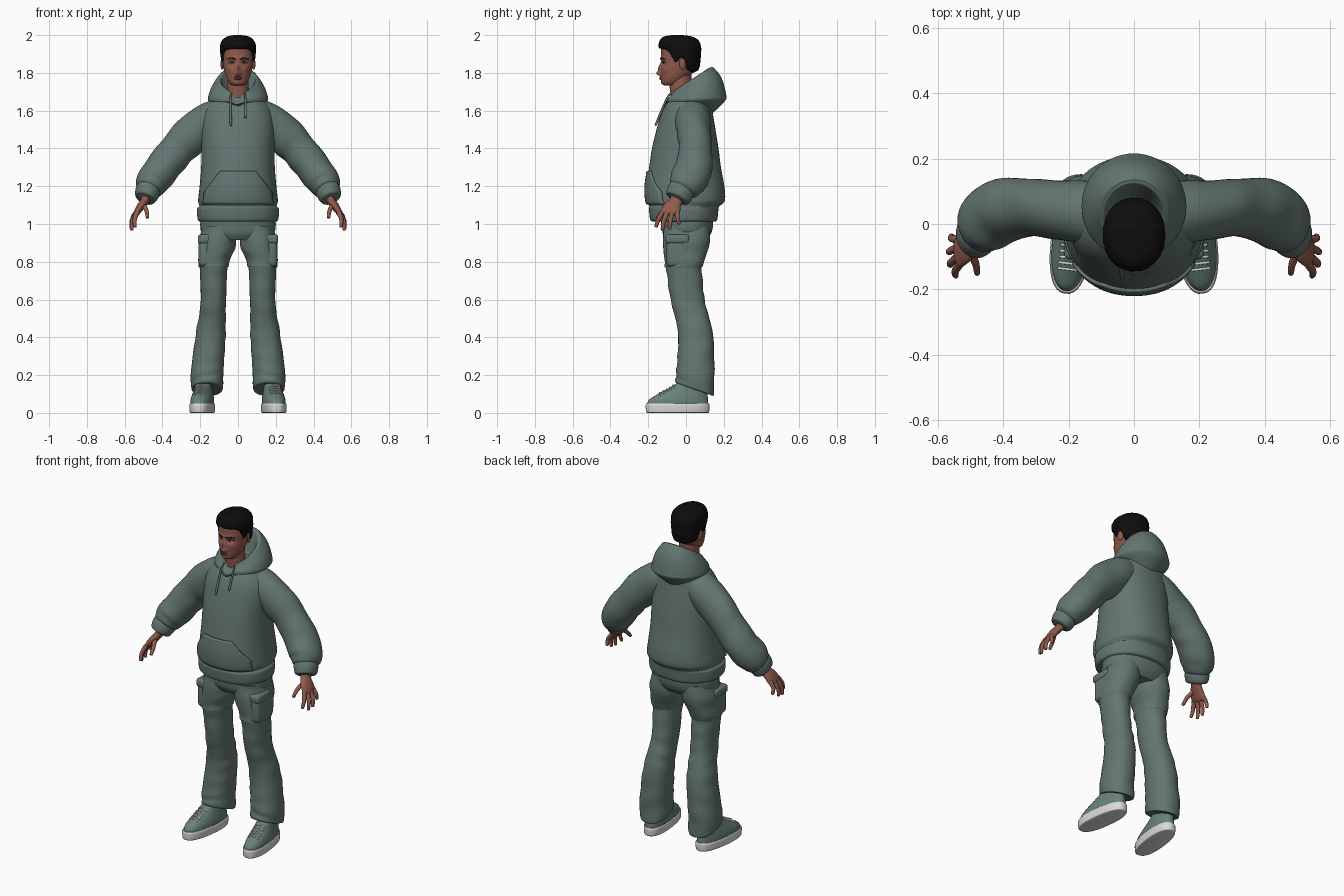
import bpy, bmesh, math
from mathutils import Vector, Matrix
from mathutils.bvhtree import BVHTree

if "Cube" in bpy.data.objects:
    bpy.data.objects.remove(bpy.data.objects["Cube"])


def material(name, r, g, b):
    m = bpy.data.materials.new(name)
    m.use_nodes = True
    m.diffuse_color = (r, g, b, 1)
    bsdf = m.node_tree.nodes["Principled BSDF"]
    bsdf.inputs["Base Color"].default_value = (r, g, b, 1)
    bsdf.inputs["Roughness"].default_value = 0.8
    return m


CLOTH = material("sage cloth", .125, .18, .165)
SHOE = material("shoe green", .14, .22, .2)
SKIN = material("skin", .28, .105, .075)
LIP = material("lip", .2, .06, .05)
HAIR = material("black hair", .004, .004, .004)
WHITE = material("off white", .7, .7, .67)
DARK = material("dark iris", .02, .012, .01)


def finish(name, bm, mat, mirror=False, angle=50):
    bmesh.ops.recalc_face_normals(bm, faces=bm.faces)
    mesh = bpy.data.meshes.new(name)
    bm.to_mesh(mesh)
    bm.free()
    mesh.materials.append(mat)
    ob = bpy.data.objects.new(name, mesh)
    bpy.context.collection.objects.link(ob)
    bpy.ops.object.select_all(action='DESELECT')
    ob.select_set(True)
    bpy.context.view_layer.objects.active = ob
    bpy.ops.object.shade_smooth_by_angle(angle=math.radians(angle))
    if mirror:
        ob.modifiers.new("mirror", 'MIRROR')
    return ob


def spline(keys, steps):
    """Smooth interpolation of key tuples."""
    rows = [tuple(k) + (0,) * (6 - len(k)) for k in keys]
    out = []
    for i in range(len(rows) - 1):
        a, b, c, d = rows[max(i - 1, 0)], rows[i], rows[i + 1], rows[min(i + 2, len(rows) - 1)]
        for s in range(steps):
            t = s / steps
            out.append([q + t / 2 * (r - p + t * (2 * p - 5 * q + 4 * r - w + t * (3 * (q - r) + w - p)))
                        for p, q, r, w in zip(a, b, c, d)])
    return out + [list(rows[-1])]


def loft(name, keys, mat, n=40, steps=5, sweep=False, power=2.0, mirror=False,
         deform=None, fold=0.0, matrix=None):
    """Skin oval rings (x, y, z, width, depth, slope); sweep turns them along the path."""
    rows = spline(keys, steps)
    bm = bmesh.new()
    rings = []
    for i, (x, y, z, ru, rv, slope) in enumerate(rows):
        u, v = Vector((1, 0, 0)), Vector((0, 1, slope))
        if sweep:
            t = Vector(rows[min(i + 1, len(rows) - 1)][:3]) - Vector(rows[max(i - 1, 0)][:3])
            u = Vector((0, 1, 0)).cross(t).normalized()
            v = t.normalized().cross(u)
        ring = []
        for k in range(n):
            a = math.tau * k / n
            c, s = math.cos(a), math.sin(a)
            w = 1 + fold * math.sin(z * 62 + 2 * math.sin(a + z * 9)) * (1 + math.cos(a * 2 + z * 14))
            co = Vector((x, y, z)) + w * (u * ru * math.copysign(abs(c) ** (2 / power), c)
                                          + v * rv * math.copysign(abs(s) ** (2 / power), s))
            if deform:
                deform(co)
            ring.append(bm.verts.new(matrix @ co if matrix else co))
        rings.append(ring)
    for p, q in zip(rings, rings[1:]):
        for k in range(n):
            bm.faces.new((p[k], p[k - 1], q[k - 1], q[k]))
    bm.faces.new(rings[0])
    bm.faces.new(rings[-1])
    return finish(name, bm, mat, mirror)


def tube(name, points, r0, r1, mat, mirror=True):
    pts = [Vector(p) for p in points]
    end = pts[-1] + (pts[-1] - pts[-2]).normalized() * r1 * .7
    keys = [(*p, *[r0 + (r1 - r0) * i / (len(pts) - 1)] * 2) for i, p in enumerate(pts)]
    return loft(name, keys + [(*end, r1 * .4, r1 * .4)], mat, n=12, steps=4, sweep=True, mirror=mirror)


def blob(name, loc, size, mat, mirror=True, turn=0):
    bm = bmesh.new()
    bmesh.ops.create_uvsphere(bm, u_segments=20, v_segments=12, radius=1)
    bm.transform(Matrix.Translation(loc) @ Matrix.Rotation(turn, 4, 'Z') @ Matrix.Diagonal((*size, 1)))
    return finish(name, bm, mat, mirror, 80)


def box(name, loc, size, bevel):
    bm = bmesh.new()
    bmesh.ops.create_cube(bm, size=1)
    bm.transform(Matrix.Translation(loc) @ Matrix.Diagonal((*size, 1)))
    bmesh.ops.bevel(bm, geom=bm.edges[:], offset=bevel, segments=4, profile=.5, affect='EDGES')
    return finish(name, bm, CLOTH, True)


def surface(ob):
    return BVHTree.FromPolygons([v.co.copy() for v in ob.data.vertices],
                                [tuple(p.vertices) for p in ob.data.polygons])


def ramp(x, table):
    for (a, p), (b, q) in zip(table, table[1:]):
        if x <= b:
            return p + (q - p) * max(0, (x - a) / (b - a))
    return table[-1][1]


# hoodie body with hem band
torso = loft("hoodie_body", [
    (0, -.01, 1.012, .2, .165), (0, -.012, 1.025, .214, .178), (0, -.012, 1.08, .216, .184),
    (0, -.008, 1.094, .205, .186), (0, 0, 1.125, .211, .206), (0, -.003, 1.2, .203, .206),
    (0, -.005, 1.3, .195, .19), (0, -.004, 1.4, .193, .176), (0, 0, 1.5, .195, .156),
    (0, .005, 1.58, .185, .138), (0, .015, 1.64, .152, .118), (0, .02, 1.69, .09, .085)],
    CLOTH, n=64, steps=6, power=2.2)

# sleeves and cuffs
loft("sleeves", [
    (.05, .025, 1.585, .092, .09), (.15, .035, 1.54, .104, .095), (.245, .045, 1.47, .104, .09),
    (.32, .05, 1.395, .095, .088), (.4, .04, 1.295, .092, .1), (.45, .01, 1.228, .088, .098),
    (.472, -.018, 1.19, .072, .082), (.478, -.026, 1.178, .05, .06)],
    CLOTH, steps=7, sweep=True, mirror=True, fold=.014)
loft("cuffs", [
    (.468, -.014, 1.2, .06, .068), (.478, -.028, 1.172, .066, .072),
    (.489, -.043, 1.138, .057, .067), (.492, -.047, 1.13, .04, .05)],
    CLOTH, sweep=True, mirror=True)


# hood lying on the shoulders, open in a V at the throat
def throat(co):
    if co.y < 0:
        co.z -= .025 * math.exp(-(co.x / .03) ** 2) * min(1, -co.y / .05)


loft("hood", [
    (0, .01, 1.62, .105, .13, -.25), (0, .05, 1.65, .154, .158, .02), (0, .053, 1.675, .158, .159, .08),
    (0, .046, 1.722, .14, .142, .36), (0, .032, 1.757, .112, .114, .62), (0, .026, 1.762, .1, .106, .64),
    (0, .02, 1.752, .088, .097, .62), (0, 0, 1.66, .07, .08, .4)], CLOTH, n=56, steps=6, deform=throat)
tube("drawstring_left", [(.035, -.085, 1.69), (.04, -.108, 1.65), (.04, -.142, 1.57)], .005, .006, CLOTH, False)
tube("drawstring_right", [(-.035, -.085, 1.69), (-.04, -.108, 1.65), (-.038, -.158, 1.53)], .005, .006, CLOTH, False)

# front pouch laid over the body
tree = surface(torso)
bm = bmesh.new()
grid = []
for i in range(15):
    z = 1.105 + .175 * i / 14
    half = ramp(z, [(1.105, .18), (1.17, .172), (1.22, .135), (1.28, .09)])
    row = []
    for j in range(25):
        hit, normal, _, _ = tree.ray_cast(Vector((half * (j / 12 - 1), -1, z)), Vector((0, 1, 0)))
        row.append(bm.verts.new(hit + Vector((normal.x, -abs(normal.y), 0)) * .004))
    grid.append(row)
for a, b in zip(grid, grid[1:]):
    for j in range(24):
        bm.faces.new((a[j], a[j + 1], b[j + 1], b[j]))
pouch = finish("front_pouch", bm, CLOTH)
solid = pouch.modifiers.new("thickness", 'SOLIDIFY')
solid.thickness, solid.offset = .014, 0

# trousers with thigh seam and side pockets
loft("trouser_hips", [
    (0, .003, .915, .15, .105), (0, .005, .95, .19, .128), (0, .007, 1, .2, .137), (0, 0, 1.06, .19, .14)],
    CLOTH, power=2.2)
loft("trouser_legs", [
    (.098, .003, .99, .09, .12), (.108, .002, .9, .099, .124), (.125, -.008, .81, .084, .106),
    (.13, -.012, .774, .079, .1), (.13, -.011, .763, .073, .094), (.13, .008, .6, .067, .09),
    (.137, .034, .5, .072, .09), (.146, .052, .4, .08, .093), (.163, .05, .22, .086, .1, -.1),
    (.164, .046, .145, .085, .102, -.3), (.163, .046, .125, .079, .097, -.35), (.163, .046, .128, .06, .08, -.35)],
    CLOTH, steps=7, power=2.2, mirror=True, fold=.014)
box("side_pockets", (.17, -.045, .855), (.076, .118, .165), .025)
box("pocket_flaps", (.171, -.045, .92), (.084, .126, .05), .016)

# shoes, toes turned outwards
toe_out = Matrix.Translation((.178, .05, 0)) @ Matrix.Rotation(.12, 4, 'Z')
loft("shoe_soles", [
    (0, -.095, 0, .056, .16), (0, -.095, .006, .062, .168), (0, -.095, .04, .064, .17),
    (0, -.095, .05, .06, .166)], WHITE, n=48, power=2.4, mirror=True, matrix=toe_out)
upper = loft("shoe_uppers", [
    (0, -.095, .04, .06, .164), (0, -.09, .07, .059, .157), (0, -.068, .1, .053, .132),
    (0, -.045, .125, .047, .108), (0, -.02, .155, .044, .082)],
    SHOE, n=48, power=2.2, mirror=True, matrix=toe_out)
tree = surface(upper)
for i in range(5):
    pts = []
    for x in (-.03, -.015, 0, .015, .03):
        start = toe_out @ Vector((x, -.19 + i * .018, 1))
        hit = tree.ray_cast(start, Vector((0, 0, -1)))[0]
        pts.append(hit + Vector((0, 0, .001)))
    tube("shoe_lace_%d" % (i + 1), pts, .004, .004, WHITE)

# hands
loft("palms", [
    (.482, -.045, 1.15, .026, .034), (.495, -.055, 1.12, .022, .034), (.517, -.073, 1.09, .021, .047),
    (.536, -.084, 1.06, .016, .05), (.541, -.086, 1.048, .009, .042)], SKIN, n=24, sweep=True, mirror=True)
fingers = {
    "index": [(.533, -.122, 1.065), (.547, -.145, 1.025), (.545, -.158, .988)],
    "middle": [(.538, -.1, 1.06), (.56, -.118, 1.015), (.562, -.125, .972)],
    "ring": [(.54, -.073, 1.06), (.563, -.083, 1.015), (.564, -.086, .977)],
    "little": [(.535, -.046, 1.065), (.557, -.045, 1.035), (.558, -.038, 1.003)],
    "thumb": [(.5, -.085, 1.1), (.484, -.122, 1.068), (.48, -.15, 1.037)]}
for label, path in fingers.items():
    tube(label + "_fingers", path, .0135, .009, SKIN)


# head with sculpted face
def face(co):
    if co.y > -.04:
        return
    def bump(x, z, sx, sz):
        return math.exp(-((abs(co.x) - x) / sx) ** 2 - ((co.z - z) / sz) ** 2)
    co.y -= (.022 * bump(0, 1.797, .013, .012) + .013 * bump(0, 1.825, .01, .024)
             + .006 * bump(.012, 1.793, .007, .008) + .006 * bump(0, 1.771, .02, .01)
             + .005 * bump(0, 1.748, .022, .01) + .005 * bump(.028, 1.877, .028, .009)
             + .003 * bump(.045, 1.82, .02, .015) - .01 * bump(.034, 1.852, .018, .013))


loft("neck", [(0, -.01, 1.62, .07, .07), (0, -.022, 1.68, .06, .06), (0, -.03, 1.74, .056, .058),
              (0, -.03, 1.81, .056, .06)], SKIN)
head = loft("head", [
    (0, -.085, 1.733, .02, .024), (0, -.08, 1.738, .036, .042), (0, -.072, 1.752, .05, .056),
    (0, -.058, 1.78, .064, .073), (0, -.04, 1.82, .075, .094), (0, -.032, 1.86, .081, .1),
    (0, -.03, 1.9, .084, .102), (0, -.03, 1.94, .08, .098), (0, -.03, 1.975, .055, .075)],
    SKIN, n=96, steps=9, power=2.1, deform=face)
blob("ears", (.083, -.018, 1.847), (.008, .019, .03), SKIN, turn=.35)

# facial features
tree = surface(head)
def on_face(x, z, out=0):
    return tree.ray_cast(Vector((x, -1, z)), Vector((0, 1, 0)))[0] + Vector((0, -out, 0))


blob("eye_whites", on_face(.033, 1.852), (.013, .004, .005), WHITE, turn=.3)
blob("irises", on_face(.032, 1.852, .002), (.005, .004, .005), DARK)
tube("eyelids", [on_face(x, z) for x, z in ((.018, 1.853), (.033, 1.859), (.048, 1.853))], .002, .002, DARK)
tube("eyebrows", [on_face(x, z) for x, z in ((.014, 1.872), (.034, 1.879), (.054, 1.873))], .004, .002, HAIR)
blob("upper_lip", on_face(0, 1.776), (.022, .005, .004), LIP, False)
blob("lower_lip", on_face(0, 1.768), (.019, .006, .005), LIP, False)


# short hair, tucked under the skin below the hairline
HAIRLINE = [(-.12, 1.922), (-.095, 1.908), (-.078, 1.88), (-.062, 1.85), (-.045, 1.855),
            (-.03, 1.878), (-.008, 1.868), (.008, 1.815), (.05, 1.8)]


def trim(co):
    grow = min(1, max(0, (co.z - ramp(co.y, HAIRLINE)) / .012))
    ripple = .012 * math.sin(co.x * 190) * math.sin(co.y * 170 + co.z * 90)
    k = .84 + .16 * grow + ripple * grow
    co.x *= k
    co.y = -.03 + (co.y + .03) * k


loft("hair", [
    (0, -.02, 1.8, .066, .07), (0, -.02, 1.815, .078, .085), (0, -.024, 1.85, .088, .099),
    (0, -.03, 1.9, .093, .109), (0, -.033, 1.94, .095, .112), (0, -.036, 1.972, .084, .102),
    (0, -.042, 1.992, .058, .075), (0, -.045, 2, .02, .03)], HAIR, n=96, steps=9, power=2.1, deform=trim)
